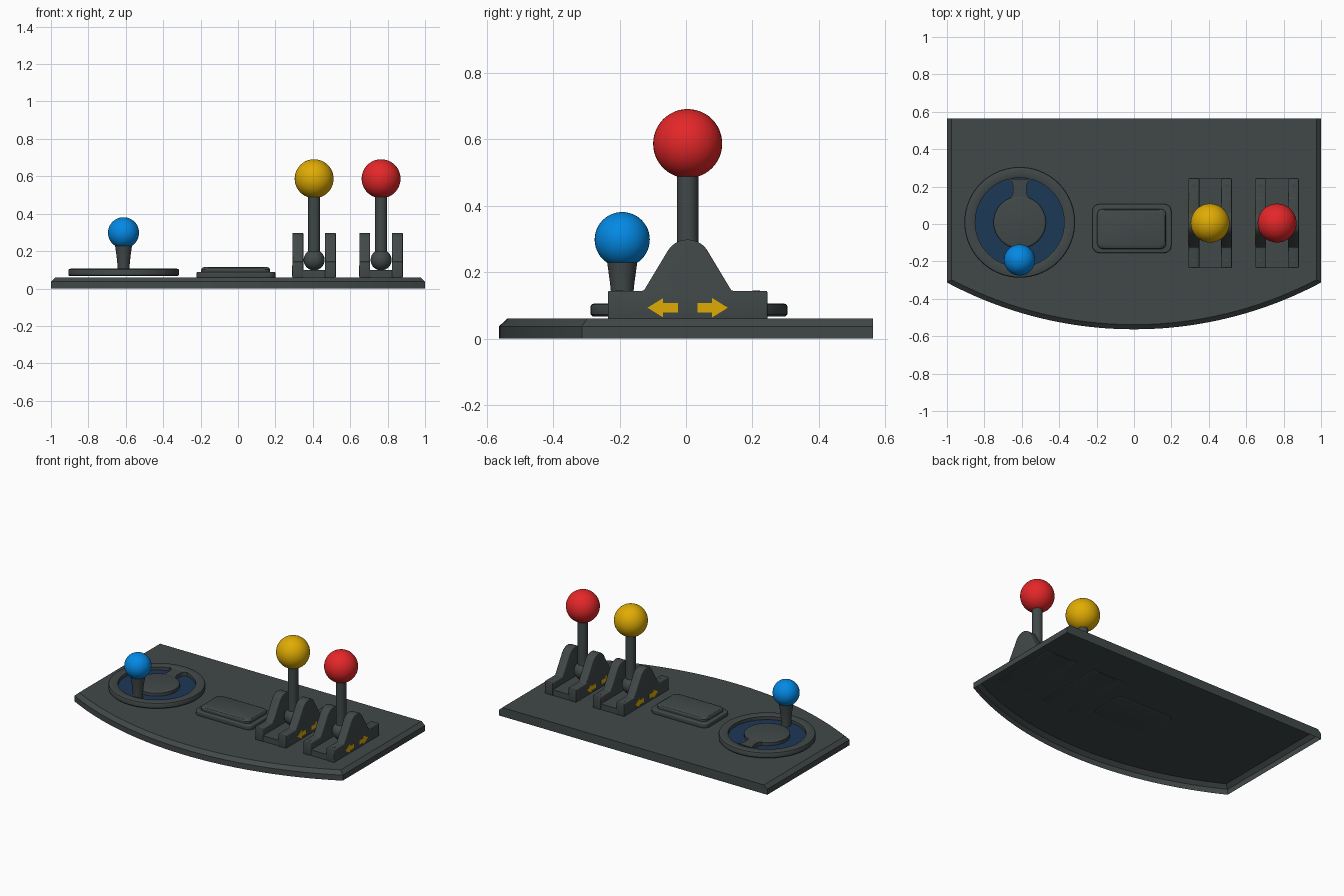
import bpy, bmesh, math
from math import sin, cos, pi, sqrt, radians

if "Cube" in bpy.data.objects:
    bpy.data.objects.remove(bpy.data.objects["Cube"])


def material(name, rgb):
    m = bpy.data.materials.new(name)
    m.diffuse_color = (*rgb, 1)
    m.use_nodes = True
    m.node_tree.nodes["Principled BSDF"].inputs["Base Color"].default_value = m.diffuse_color
    return m


GREY = material("charcoal", (0.053, 0.064, 0.065))
RED = material("red", (0.78, 0.020, 0.022))
YELLOW = material("yellow", (0.74, 0.41, 0.001))
BLUE = material("blue", (0.001, 0.25, 0.78))
NAVY = material("navy", (0.012, 0.040, 0.096))


def finish(bm, name, mat, bevel=0.0, loc=(0, 0, 0)):
    bmesh.ops.remove_doubles(bm, verts=bm.verts, dist=1e-5)
    bmesh.ops.recalc_face_normals(bm, faces=bm.faces)
    if bevel:
        edges = [e for e in bm.edges if e.calc_face_angle(0) > radians(25)]
        bmesh.ops.bevel(bm, geom=edges, offset=bevel, segments=3, profile=0.5, affect='EDGES')
    me = bpy.data.meshes.new(name)
    bm.to_mesh(me)
    bm.free()
    me.materials.append(mat)
    ob = bpy.data.objects.new(name, me)
    ob.location = loc
    bpy.context.collection.objects.link(ob)
    bpy.ops.object.select_all(action='DESELECT')
    ob.select_set(True)
    bpy.context.view_layer.objects.active = ob
    bpy.ops.object.shade_smooth_by_angle(angle=radians(32))
    return ob


def loft(name, loops, mat, bottom=True, top=True, ring=False, bevel=0.0, loc=(0, 0, 0)):
    bm = bmesh.new()
    rings = [[bm.verts.new(p) for p in lp] for lp in loops]
    n = len(rings[0])
    pairs = list(zip(rings, rings[1:])) + ([(rings[-1], rings[0])] if ring else [])
    for a, b in pairs:
        for i in range(n):
            j = (i + 1) % n
            bm.faces.new((a[i], a[j], b[j], b[i]))
    if bottom and not ring:
        bm.faces.new(rings[0])
    if top and not ring:
        bm.faces.new(rings[-1])
    return finish(bm, name, mat, bevel, loc)


def prism(name, pts, a, b, mat, axis='Z', bevel=0.0, loc=(0, 0, 0)):
    put = (lambda u, v, w: (u, v, w)) if axis == 'Z' else (lambda u, v, w: (w, u, v))
    return loft(name, [[put(u, v, w) for u, v in pts] for w in (a, b)], mat, bevel=bevel, loc=loc)


def lathe(name, profile, mat, loc, ring=False, seg=48):
    loops = [[(r * cos(2 * pi * i / seg), r * sin(2 * pi * i / seg), z) for i in range(seg)]
             for r, z in profile]
    return loft(name, loops, mat, ring=ring, loc=loc)


def ball(name, r, mat, loc):
    bm = bmesh.new()
    bmesh.ops.create_uvsphere(bm, u_segments=40, v_segments=24, radius=r)
    return finish(bm, name, mat, loc=loc)


def rounded_rect(x0, x1, y0, y1, r):
    pts = []
    for cx, cy, a0 in ((x1 - r, y1 - r, 0), (x0 + r, y1 - r, 90), (x0 + r, y0 + r, 180), (x1 - r, y0 + r, 270)):
        for k in range(7):
            a = radians(a0 + 15 * k)
            pts.append((cx + r * cos(a), cy + r * sin(a)))
    return pts


# base plate: hollow shell, open underneath, bowed front, chamfered on front and sides
def plate_loop(d, z):
    n, half, rad, cy = 40, 1 - d, 2.125 - d, 1.562
    xs = [-half + 2 * half * i / n for i in range(n + 1)]
    front = [(x, cy - sqrt(rad * rad - x * x), z) for x in xs]
    return front + [(half, 0.563, z), (-half, 0.563, z)]


loft("base_plate", [plate_loop(0, 0), plate_loop(0, 0.037), plate_loop(0.025, 0.06)], GREY, bottom=False)

# centre pad: flange and raised button
prism("pad_flange", rounded_rect(-0.223, 0.2, -0.155, 0.107, 0.04), 0.057, 0.088, GREY, bevel=0.006)
loft("pad_button", [[(x, y, z) for x, y in rounded_rect(-0.197 + d, 0.172 - d, -0.133 + d, 0.08 - d, 0.03)]
                    for d, z in ((0, 0.08), (0, 0.102), (0.005, 0.110), (0.016, 0.115))], GREY)

# dial: rim, hub, bridge and coloured groove floor
dial = (-0.611, 0.009, 0)
lathe("dial_rim", [(0.238, 0.067), (0.290, 0.067), (0.296, 0.073), (0.296, 0.097), (0.293, 0.103),
                   (0.285, 0.106), (0.245, 0.106), (0.238, 0.102)], GREY, dial, ring=True, seg=72)
lathe("dial_groove_floor", [(0.245, 0.067), (0.245, 0.08)], NAVY, dial, seg=72)
lathe("dial_hub", [(0.140, 0.078), (0.140, 0.101), (0.136, 0.105), (0.128, 0.107)], GREY, dial)
half = [(0.055, 0.120), (0.042, 0.142), (0.036, 0.160), (0.036, 0.195), (0.042, 0.214), (0.053, 0.225), (0.075, 0.232)]
prism("dial_bridge", half + [(-x, y) for x, y in reversed(half)], 0.078, 0.105, GREY, loc=dial)

# dial knob
knob = (-0.612, -0.192, 0)
lathe("dial_stem", [(0.031, 0.07), (0.032, 0.12), (0.037, 0.17), (0.044, 0.22), (0.047, 0.24), (0.047, 0.27)],
      GREY, knob, seg=32)
ball("dial_knob", 0.083, BLUE, (knob[0], knob[1], 0.298))

# lever assemblies
cheek = [(-0.24, 0.057), (0.24, 0.057), (0.24, 0.144), (0.132, 0.144)]
cheek += [(0.070 * cos(radians(a)), 0.228 + 0.070 * sin(radians(a))) for a in range(34, 147, 8)]
cheek += [(-0.132, 0.144), (-0.24, 0.144)]
arrow = [(0.121, 0.093), (0.074, 0.122), (0.074, 0.107), (0.029, 0.107),
         (0.029, 0.079), (0.074, 0.079), (0.074, 0.064)]

for side, x, mat in (("left", 0.407, YELLOW), ("right", 0.765, RED)):
    at = (x, 0.005, 0)
    prism(side + "_lever_channel", [(-0.237, 0.057), (0.237, 0.057), (0.237, 0.098), (-0.237, 0.098)],
          -0.07, 0.07, GREY, 'X', loc=at)
    for s in (-1, 1):
        prism(side + "_lever_cheek", cheek, s * 0.058, s * 0.116, GREY, 'X', bevel=0.005, loc=at)
        for t in (-1, 1):
            prism(side + "_lever_arrow", [(t * y, z) for y, z in arrow], s * 0.114, s * 0.117, YELLOW, 'X', loc=at)
            lathe(side + "_lever_screw", [(0.011, 0.14), (0.011, 0.1445), (0.008, 0.1455)], GREY,
                  (x + s * 0.088, 0.005 + t * 0.206, 0), seg=16)
    ball(side + "_lever_pivot", 0.056, GREY, (x, 0.005, 0.153))
    lathe(side + "_lever_stick", [(0.032, 0.15), (0.032, 0.52)], GREY, at, seg=32)
    ball(side + "_lever_knob", 0.104, mat, (x, 0.005, 0.587))
